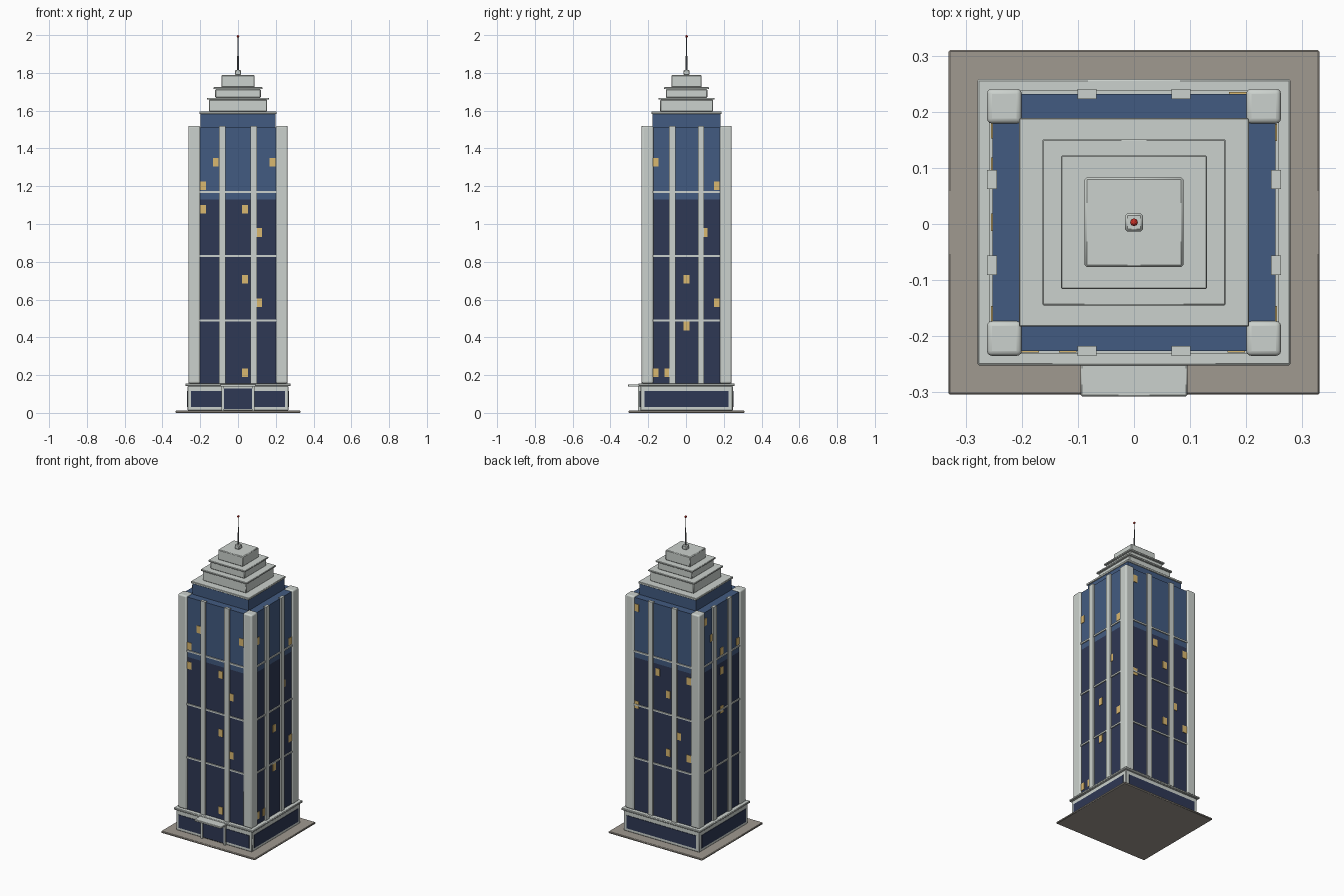
import bpy, math

CY = 0.003  # tower centre in y (the canopy shifts the bounds)


def mat(name, r, g, b):
    m = bpy.data.materials.new(name)
    m.diffuse_color = (r, g, b, 1)
    return m


STONE = mat("pale_stone", 0.60, 0.64, 0.61)
PAVE = mat("paving", 0.35, 0.32, 0.28)
DARK = mat("dark_glass", 0.028, 0.04, 0.09)
BLUE = mat("blue_glass", 0.055, 0.105, 0.22)
GOLD = mat("lit_window", 0.70, 0.48, 0.16)
METAL = mat("mast_metal", 0.15, 0.16, 0.17)
RED = mat("red_lamp", 0.6, 0.03, 0.02)


def finish(o, name, m, bevel=0, segments=1):
    o.name = name
    o.data.materials.append(m)
    if bevel:
        b = o.modifiers.new("bevel", 'BEVEL')
        b.width, b.segments = bevel, segments
        bpy.ops.object.shade_smooth_by_angle(angle=math.radians(40))
    return o


def box(name, x, y, z0, z1, hx, hy, m, bevel=0, segments=1):
    """Box centred on x, y (relative to the tower axis), half sizes hx, hy."""
    bpy.ops.mesh.primitive_cube_add(size=2, location=(x, y + CY, (z0 + z1) / 2))
    o = bpy.context.object
    o.scale = (hx, hy, (z1 - z0) / 2)
    bpy.ops.object.transform_apply(location=False, rotation=False, scale=True)
    return finish(o, name, m, bevel, segments)


# Ground plate and podium
box("ground_plate", 0, 0, 0, 0.012, 0.331, 0.307, PAVE, 0.003)
box("podium", 0, 0, 0.012, 0.143, 0.268, 0.245, STONE, 0.004)
box("podium_cornice", 0, 0, 0.143, 0.156, 0.279, 0.255, STONE, 0.003)
for s in (-1, 1):
    box("podium_side_glass", s * 0.268, 0, 0.032, 0.115, 0.003, 0.223, DARK)
    box("podium_front_glass", s * 0.168, -0.245, 0.032, 0.115, 0.082, 0.003, DARK)
    box("door_post", s * 0.081, -0.248, 0.012, 0.143, 0.006, 0.008, STONE)
box("podium_back_glass", 0, 0.245, 0.032, 0.115, 0.245, 0.003, DARK)
box("entrance_glass", 0, -0.246, 0.02, 0.13, 0.075, 0.005, DARK)
box("entrance_canopy", 0, -0.275, 0.139, 0.151, 0.095, 0.035, STONE, 0.002)

# Tower shaft
box("lower_shaft", 0, 0, 0.156, 1.13, 0.252, 0.229, DARK)
box("upper_shaft", 0, 0, 1.13, 1.512, 0.252, 0.229, BLUE)
for z in (0.49, 0.83, 1.17):
    box("floor_band", 0, 0, z - 0.005, z + 0.005, 0.258, 0.235, STONE)
for s in (-1, 1):
    for t in (-1, 1):
        box("corner_column", s * 0.231, t * 0.207, 0.156, 1.52, 0.031, 0.031, STONE, 0.009, 3)
        box("front_back_fin", s * 0.084, t * 0.229, 0.156, 1.518, 0.017, 0.009, STONE)
        box("side_fin", s * 0.253, t * 0.0765, 0.156, 1.518, 0.009, 0.017, STONE)

# Lit windows: (position along the face, storey)
FACES = {
    "front": [(-.185, 8), (-.118, 9), (.182, 9), (-.185, 7), (.037, 7), (.112, 6),
              (.037, 4), (.112, 3), (.037, 0)],
    "right": [(-.165, 9), (.16, 8), (.095, 6), (0, 4), (.16, 3), (0, 2), (-.165, 0), (-.1, 0)],
    "back": [(.185, 10), (.037, 7), (-.185, 7), (-.037, 6), (.185, 5), (-.112, 4),
             (-.037, 3), (-.185, 3)],
    "left": [(.165, 10), (.1, 9), (-.165, 8), (0, 8), (0, 7), (0, 5)],
}
for face, spots in FACES.items():
    for a, level in spots:
        z = 0.212 + 0.1238 * level
        s = -1 if face in ("front", "left") else 1
        if face in ("front", "back"):
            box(face + "_lit_window", a, s * 0.229, z - 0.023, z + 0.023, 0.0155, 0.003, GOLD)
        else:
            box(face + "_lit_window", s * 0.252, a, z - 0.023, z + 0.023, 0.003, 0.0155, GOLD)

# Stepped crown
box("crown_glass", 0, 0, 1.512, 1.582, 0.199, 0.180, BLUE)
box("crown_slab", 0, 0, 1.582, 1.595, 0.205, 0.186, STONE, 0.002)
box("tier_one", 0, 0, 1.595, 1.658, 0.154, 0.140, STONE, 0.004)
box("tier_one_slab", 0, 0, 1.658, 1.668, 0.163, 0.148, STONE, 0.002)
box("tier_two", 0, 0, 1.668, 1.714, 0.121, 0.110, STONE, 0.004)
box("tier_two_slab", 0, 0, 1.714, 1.724, 0.130, 0.119, STONE, 0.002)
box("tier_three", 0, 0, 1.724, 1.788, 0.088, 0.080, STONE, 0.004)
box("mast_base", 0, 0, 1.788, 1.815, 0.016, 0.016, STONE, 0.004)

# Mast and lamp
for name, z0, z1, r0, r1 in (("mast_lower", 1.81, 1.89, 0.0055, 0.0045),
                             ("mast_upper", 1.89, 1.99, 0.003, 0.002)):
    bpy.ops.mesh.primitive_cone_add(vertices=8, radius1=r0, radius2=r1, depth=z1 - z0,
                                    location=(0, CY, (z0 + z1) / 2))
    finish(bpy.context.object, name, METAL)
bpy.ops.mesh.primitive_uv_sphere_add(segments=8, ring_count=6, radius=0.007, location=(0, CY, 1.993))
finish(bpy.context.object, "mast_lamp", RED)
